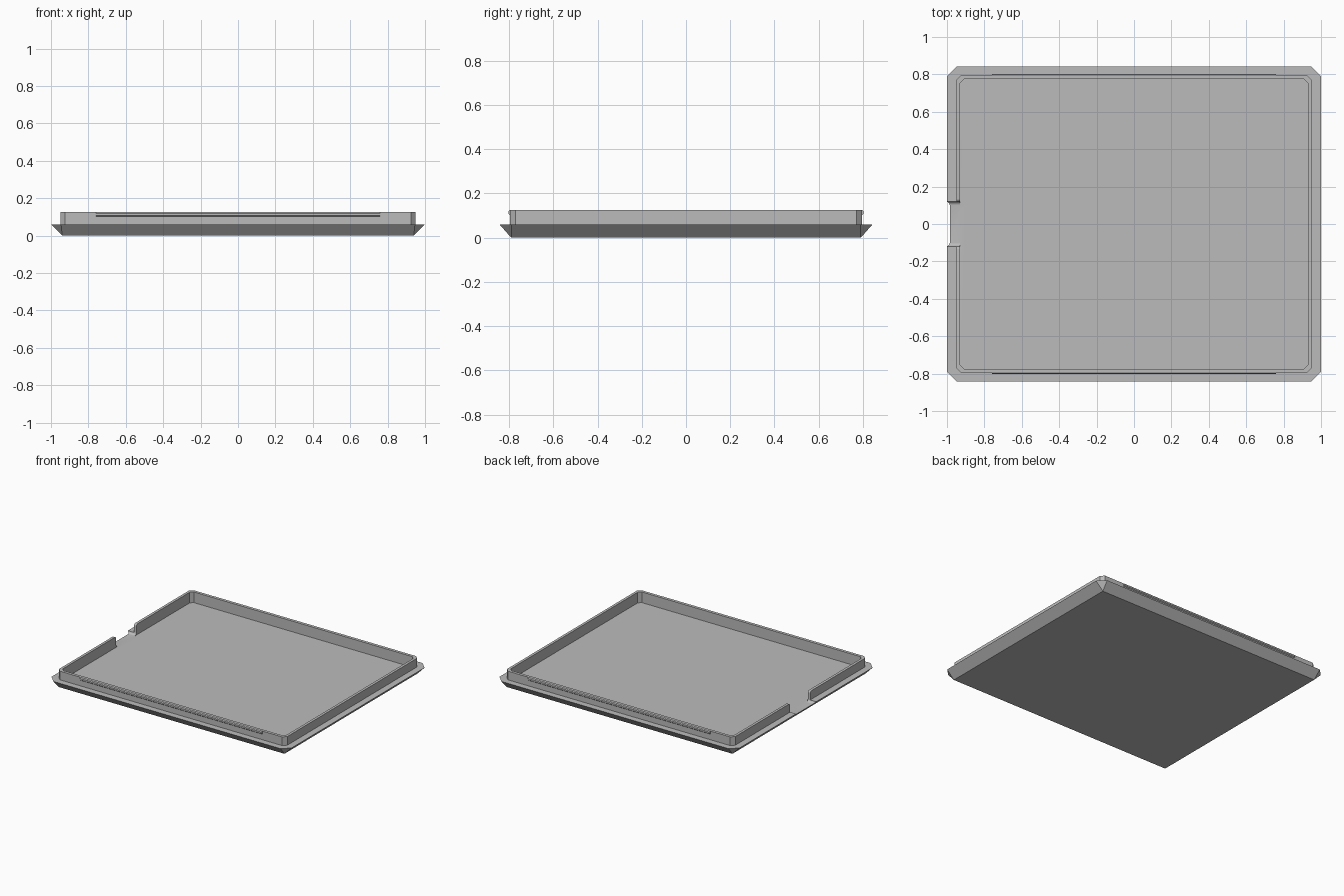
import bpy, bmesh, math

cube = bpy.data.objects.get("Cube")
if cube:
    bpy.data.objects.remove(cube)

# Single plain grey plastic
GREY = (0.5, 0.5, 0.5, 1)
plastic = bpy.data.materials.new("grey plastic")
plastic.use_nodes = True
plastic.diffuse_color = GREY
plastic.node_tree.nodes["Principled BSDF"].inputs["Base Color"].default_value = GREY

FLOOR, LEDGE, RIM = 0.045, 0.06, 0.125


def make_object(name, bm):
    bmesh.ops.remove_doubles(bm, verts=bm.verts, dist=1e-5)
    bmesh.ops.recalc_face_normals(bm, faces=bm.faces)
    mesh = bpy.data.meshes.new(name)
    bm.to_mesh(mesh)
    bm.free()
    mesh.materials.append(plastic)
    obj = bpy.data.objects.new(name, mesh)
    bpy.context.collection.objects.link(obj)
    return obj


def ring(bm, hx, hy, cut, z):
    """Rectangle with its corners cut off, counter-clockwise."""
    points = []
    for sx, sy in ((1, 1), (-1, 1), (-1, -1), (1, -1)):
        pair = [(sx * hx, sy * (hy - cut)), (sx * (hx - cut), sy * hy)]
        points += pair if sx * sy > 0 else pair[::-1]
    return [bm.verts.new((x, y, z)) for x, y in points]


def loft(name, sections):
    bm = bmesh.new()
    rings = [ring(bm, *s) for s in sections]
    for low, high in zip(rings, rings[1:]):
        for i in range(8):
            j = (i + 1) % 8
            bm.faces.new((low[i], low[j], high[j], high[i]))
    bm.faces.new(rings[0][::-1])
    bm.faces.new(rings[-1])
    bmesh.ops.dissolve_degenerate(bm, dist=1e-5, edges=bm.edges)
    return make_object(name, bm)


def extrude_x(name, profile, x0, x1):
    """Sweep a (y, z) outline along x."""
    bm = bmesh.new()
    face = bm.faces.new([bm.verts.new((x0, y, z)) for y, z in profile])
    swept = bmesh.ops.extrude_face_region(bm, geom=[face])["geom"]
    moved = [v for v in swept if isinstance(v, bmesh.types.BMVert)]
    bmesh.ops.translate(bm, verts=moved, vec=(x1 - x0, 0, 0))
    return make_object(name, bm)


def arc(cy, cz, r, start, end, steps=6):
    angles = [math.radians(start + (end - start) * i / steps) for i in range(steps + 1)]
    return [(cy + r * math.cos(a), cz + r * math.sin(a)) for a in angles]


# Tray: flared base, flat ledge, raised rim and sunken floor
tray = loft("tray", [
    (0.94, 0.79, 0, 0),
    (1.0, 0.843, 0.054, LEDGE),
    (0.95, 0.796, 0.025, LEDGE),
    (0.95, 0.796, 0.025, RIM),
    (0.93, 0.774, 0.02, RIM),
    (0.93, 0.774, 0.02, FLOOR),
])

# Finger notch with rounded shoulders, cut through rim and ledge
half = arc(0.1, FLOOR + 0.02, 0.02, -90, 0) + arc(0.135, RIM - 0.015, 0.015, 180, 90)
half.append((0.135, RIM + 0.05))
notch = extrude_x("notch_cutter", half + [(-y, z) for y, z in reversed(half)], -1.1, -0.91)
notch.hide_render = True
cut = tray.modifiers.new("notch", "BOOLEAN")
cut.operation, cut.solver, cut.object = "DIFFERENCE", "EXACT", notch
bpy.context.view_layer.objects.active = tray
tray.select_set(True)
bpy.ops.object.modifier_apply(modifier=cut.name)
bpy.data.objects.remove(notch)
bpy.ops.object.shade_smooth_by_angle(angle=math.radians(30))

# Snap ridges along the front and back of the rim
for side, name in ((-1, "front_snap_ridge"), (1, "back_snap_ridge")):
    outline = [(0.79, 0.102), (0.796, 0.102), (0.803, 0.108),
               (0.803, 0.119), (0.797, RIM), (0.79, RIM)]
    extrude_x(name, [(side * y, z) for y, z in outline], -0.76, 0.76)
